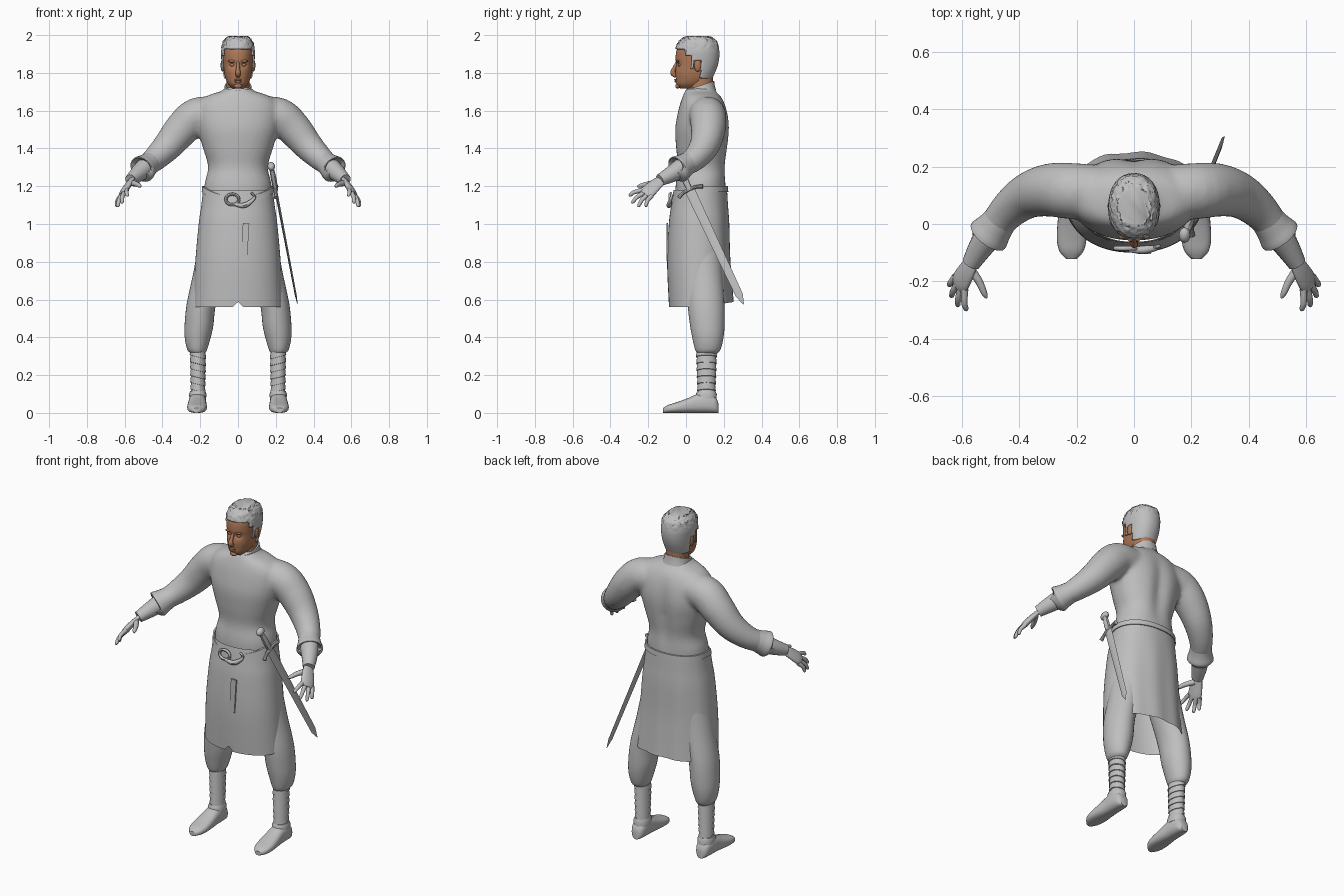
import bpy, bmesh, math, random
from mathutils import Vector, Matrix

random.seed(4)
if "Cube" in bpy.data.objects:
    bpy.data.objects.remove(bpy.data.objects["Cube"])


def material(name, rgb):
    m = bpy.data.materials.new(name)
    m.use_nodes = True
    m.diffuse_color = (*rgb, 1)
    m.node_tree.nodes["Principled BSDF"].inputs["Base Color"].default_value = (*rgb, 1)
    return m


GREY = material("plain grey", (0.52, 0.52, 0.52))
SKIN = material("warm skin", (0.43, 0.19, 0.095))


def spline(rows, k=5):
    """Catmull-Rom through rows of numbers, k steps per span."""
    out = []
    for i in range(len(rows) - 1):
        a, b, c, d = (rows[max(i - 1, 0)], rows[i], rows[i + 1], rows[min(i + 2, len(rows) - 1)])
        for j in range(k):
            t = j / k
            out.append([q + 0.5 * t * (r - p + t * (2 * p - 5 * q + 4 * r - s + t * (3 * (q - r) + s - p)))
                        for p, q, r, s in zip(a, b, c, d)])
    return out + [list(rows[-1])]


def oval(n, power=2):
    """Points of a unit superellipse."""
    for i in range(n):
        a = 2 * math.pi * i / n
        c, s = math.cos(a), math.sin(a)
        yield (math.copysign(abs(c) ** (2 / power), c), math.copysign(abs(s) ** (2 / power), s))


def skin_rings(bm, rings, caps=True):
    vs = [[bm.verts.new(p) for p in ring] for ring in rings]
    n = len(vs[0])
    for a, b in zip(vs, vs[1:]):
        for i in range(n):
            bm.faces.new((a[i], a[(i + 1) % n], b[(i + 1) % n], b[i]))
    if caps:
        bm.faces.new(vs[0])
        bm.faces.new(vs[-1])
    return vs


def stack(bm, rows, n=48, power=2.2, caps=True, cx=0):
    """Horizontal sections: z, half width, front y, back y (centre x may be a fifth value)."""
    rings = []
    for z, w, f, b, *x in rows:
        x0 = x[0] if x else cx
        rings.append([(x0 + w * u, (f + b) / 2 + (b - f) / 2 * v, z) for u, v in oval(n, power)])
    return skin_rings(bm, rings, caps)


def tube(bm, pts, s=1, side=(0, 0, 1), flat=1, n=16, k=4):
    """Round section along x, y, z, radius points; s mirrors x."""
    pts = spline(pts, k)
    rings = []
    for i, p in enumerate(pts):
        c = Vector(p[:3])
        t = (Vector(pts[min(i + 1, len(pts) - 1)][:3]) - Vector(pts[max(i - 1, 0)][:3])).normalized()
        a = Vector(side)
        a = (a - t * a.dot(t)).normalized()
        b = t.cross(a)
        ring = [c + p[3] * (a * u + b * v * flat) for u, v in oval(n)]
        rings.append([(s * q.x, q.y, q.z) for q in ring])
    skin_rings(bm, rings)


def ball(bm, loc, size):
    bmesh.ops.create_uvsphere(bm, u_segments=16, v_segments=10, radius=1,
                              matrix=Matrix.Translation(loc) @ Matrix.Diagonal((*size, 1)))


def make(name, bm, mat, angle=45):
    bmesh.ops.recalc_face_normals(bm, faces=bm.faces)
    me = bpy.data.meshes.new(name)
    bm.to_mesh(me)
    bm.free()
    me.materials.append(mat)
    ob = bpy.data.objects.new(name, me)
    bpy.context.collection.objects.link(ob)
    bpy.ops.object.select_all(action="DESELECT")
    ob.select_set(True)
    bpy.context.view_layer.objects.active = ob
    bpy.ops.object.shade_smooth_by_angle(angle=math.radians(angle))
    return ob


# Tunic: torso and sleeves fused into one smooth surface
bm = bmesh.new()
stack(bm, spline([(1.04, .17, -.055, .2), (1.2, .178, -.055, .21), (1.3, .158, -.042, .212), (1.4, .185, -.052, .225),
                  (1.5, .215, -.057, .234), (1.58, .225, -.045, .225), (1.64, .21, -.03, .205),
                  (1.68, .16, -.015, .18), (1.705, .085, -.005, .155), (1.725, .07, .01, .15)]))
for v in bm.verts:  # spine hollow
    if v.co.y > .1 and 1.2 < v.co.z < 1.66:
        v.co.y -= .02 * math.exp(-(v.co.x / .04) ** 2) * math.sin((v.co.z - 1.2) / .46 * math.pi)
for s in (1, -1):
    tube(bm, [(.12, .11, 1.58, .095), (.22, .115, 1.57, .098), (.295, .118, 1.505, .093), (.37, .098, 1.415, .08),
              (.44, .045, 1.345, .066), (.495, -.025, 1.3, .055)], s, n=24)
tunic = make("tunic", bm, GREY)
mod = tunic.modifiers.new("fuse", "REMESH")
mod.mode, mod.voxel_size, mod.use_smooth_shade = "VOXEL", .011, True
mod = tunic.modifiers.new("soften", "SMOOTH")
mod.factor, mod.iterations = .5, 8

# Collar, higher at the nape
bm = bmesh.new()
stack(bm, [(1.67, .085, -.012, .16), (1.70, .074, -.006, .152), (1.725, .07, -.002, .149), (1.725, .062, .006, .141)],
      caps=False)
for v in bm.verts:
    v.co.z += (v.co.y - .05) * .33
make("collar", bm, GREY)

# Skirt with a front notch, rising at the back; waist dips at the front
WAIST = [(1.19, .184, -.064, .217), (1.1, .194, -.078, .222)]


def dip(v):
    v.co.z -= .055 * max(0, (.08 - v.co.y) / .15) ** 2


bm = bmesh.new()
rings = stack(bm, spline(WAIST + [(1.0, .208, -.091, .228), (.8, .226, -.1, .233), (.56, .24, -.09, .25)], 6),
              n=64, caps=False)
for i, ring in enumerate(rings):
    for v in ring:
        if i == 0:
            dip(v)
        if v is ring[48] and i == len(rings) - 1:
            v.co.z += .03
        v.co.z += .03 * max(0, (v.co.y - .05) / .2) * (i / len(rings)) ** 3
        v.co.y += .004 * math.sin(v.co.x * 45) * (i / len(rings)) * (v.co.y > .15)
make("skirt", bm, GREY)

# Belt
bm = bmesh.new()
stack(bm, [(1.17, .186, -.068, .218), (1.17, .192, -.074, .224), (1.2, .189, -.07, .222), (1.2, .18, -.062, .214)],
      n=64, caps=False)
for v in bm.verts:
    dip(v)
make("belt", bm, GREY)

# Buckle: open loop with a curled hook
bm = bmesh.new()
loop = [(-.03 + .035 * u, -.085, 1.13 + .028 * v, .008) for u, v in oval(12)]
tube(bm, loop + loop[:1], side=(0, 1, 0), n=8, k=2)
tube(bm, [(-.02, -.09, 1.105, .008), (.03, -.09, 1.098, .014), (.07, -.085, 1.12, .011), (.088, -.078, 1.145, .007),
          (.07, -.08, 1.165, .006)], side=(0, 1, 0), n=8)
make("buckle", bm, GREY)

# Hanging belt end
bm = bmesh.new()
bmesh.ops.create_cube(bm, size=1, matrix=Matrix.Translation((.037, -.1, .905)) @ Matrix.Rotation(.06, 4, "Y")
                      @ Matrix.Diagonal((.034, .009, .2, 1)))
make("belt_end", bm, GREY)

# Head with sunken eyes, brow, nose, lips, ears and neck
HEAD = [(1.718, .03, -.03, .06), (1.74, .052, -.05, .1), (1.77, .066, -.054, .13), (1.8, .073, -.056, .145),
        (1.84, .077, -.053, .16), (1.88, .08, -.055, .168), (1.92, .08, -.05, .168), (1.96, .068, -.03, .155),
        (1.985, .045, 0, .12)]
bm = bmesh.new()
stack(bm, spline(HEAD, 6), n=64)
for v in bm.verts:
    if v.co.y < 0:
        v.co.y += .012 * math.exp(-((abs(v.co.x) - .03) / .017) ** 2 - ((v.co.z - 1.842) / .014) ** 2)
stack(bm, [(1.66, .066, .01, .148), (1.72, .06, .015, .142), (1.8, .06, .02, .145)])
tube(bm, [(0, -.046, 1.858, .008), (0, -.062, 1.825, .01), (0, -.07, 1.8, .014), (0, -.052, 1.784, .012)],
     side=(1, 0, 0), n=12)
ball(bm, (0, -.055, 1.764), (.022, .008, .005))
ball(bm, (0, -.053, 1.754), (.019, .008, .006))
ball(bm, (0, -.043, 1.73), (.022, .014, .013))
for s in (1, -1):
    ball(bm, (s * .03, -.043, 1.862), (.024, .01, .007))
    ball(bm, (s * .03, -.034, 1.842), (.014, .009, .008))
    ball(bm, (s * .082, .062, 1.84), (.01, .019, .033))
make("head", bm, SKIN, 60)


# Cropped hair: enlarged skull shell trimmed along the hairline
def bald(c):
    if c.y < -.005:
        return c.z < 1.925
    if c.y < .025:
        return c.z < 1.89
    if c.y < .078:
        return c.z < (1.82 if c.y < .042 else 1.865)
    return c.z < 1.772


bm = bmesh.new()
stack(bm, spline([(z + (.007 if z > 1.95 else 0), w + .009, f - .008, b + .008) for z, w, f, b in HEAD], 6), n=64)
bmesh.ops.delete(bm, geom=[f for f in bm.faces if bald(f.calc_center_median())], context="FACES")
for v in bm.verts:
    if v.co.z > 1.93:
        v.co += Vector((random.uniform(-1, 1), random.uniform(-1, 1), random.uniform(-1, 1))) * .004
hair = make("hair", bm, GREY, 60)
hair.modifiers.new("thickness", "SOLIDIFY").thickness = .008

KNUCKLES = Vector((.49, .73, -.49))
TIPS = [(.585, -.303, 1.15), (.615, -.288, 1.112), (.638, -.255, 1.092), (.645, -.215, 1.093)]
for s, side in ((1, "left"), (-1, "right")):
    # Flared cuff and inner sleeve
    bm = bmesh.new()
    tube(bm, [(.462, .018, 1.327, .058), (.485, -.012, 1.308, .064), (.508, -.042, 1.289, .073),
              (.511, -.046, 1.287, .05)], s, n=24)
    tube(bm, [(.49, -.02, 1.3, .052), (.53, -.075, 1.265, .044), (.568, -.138, 1.232, .032)], s, n=20)
    make(side + "_cuff", bm, GREY)

    # Hand
    bm = bmesh.new()
    tube(bm, [(.56, -.125, 1.238, .028), (.583, -.165, 1.205, .038), (.603, -.2, 1.172, .042),
              (.611, -.218, 1.155, .034)], s, KNUCKLES, .42)
    for i, tip in enumerate(TIPS):
        a = Vector((.605, -.205, 1.165)) + KNUCKLES * (i - 1.5) * .021
        b = Vector(tip)
        m = a.lerp(b, .55) + Vector((.004, -.004, .005))
        tube(bm, [(*a, .013), (*m, .011), (*a.lerp(b, .9), .009), (*b, .004)], s, KNUCKLES, n=10)
    tube(bm, [(.568, -.16, 1.218, .017), (.54, -.2, 1.212, .014), (.522, -.24, 1.203, .011), (.513, -.258, 1.198, .004)],
         s, n=10)
    make(side + "_hand", bm, GREY, 60)

    # Bloused trouser leg
    bm = bmesh.new()
    stack(bm, spline([(.95, .1, -.03, .19, s * .1), (.75, .09, 0, .195, s * .145), (.58, .078, .008, .203, s * .193),
                      (.46, .076, .022, .204, s * .207), (.39, .067, .035, .197, s * .214),
                      (.335, .052, .048, .183, s * .216), (.315, .038, .06, .165, s * .213)]), n=32, power=2)
    make(side + "_trouser_leg", bm, GREY)

    # Wrapped shin: overlapping slanted bands
    bm = bmesh.new()
    bands = []
    for i in range(7):
        z, g = .08 + i * .036, .0012 * i
        bands += [(z, .04 + g / 2, .06 - g, .157 + g), (z + .035, .036 + g / 2, .064 - g, .153 + g)]
    stack(bm, bands, n=24, power=2, cx=s * .212)
    for v in bm.verts:
        v.co.z += (v.co.x - s * .212) * .25 * s
    make(side + "_shin_wrap", bm, GREY, 25)

    # Shoe with a flat sole and ankle band
    bm = bmesh.new()
    rows = spline([(.172, .022, .05), (.155, .038, .085), (.11, .045, .105), (.06, .046, .1), (.01, .05, .078),
                   (-.05, .052, .056), (-.095, .042, .042), (-.122, .018, .026)], 3)
    skin_rings(bm, [[(s * (.215 + .02 * max(0, .05 - y)) + w * u, y, h / 2 * (1 + v)) for u, v in oval(24, 2.6)]
                    for y, w, h in rows])
    stack(bm, [(.07, .044, .052, .162), (.1, .046, .052, .163), (.115, .04, .06, .156)], n=24, cx=s * .213)
    make(side + "_shoe", bm, GREY)

# Sword, built point-up and then slanted behind the left hip
guard, tip = Vector((.2, .02, 1.18)), Vector((.315, .305, .575))
length = (tip - guard).length
zax = (tip - guard).normalized()
xax = (Vector((1, 0, 0)) - zax * zax.x).normalized()
yax = zax.cross(xax)
pose = Matrix.Translation(guard) @ Matrix((xax, yax, zax)).transposed().to_4x4()
blade, hilt = bmesh.new(), bmesh.new()
stack(blade, [(0, .007, -.027, .027), (length * .92, .005, -.02, .02), (length, .001, -.002, .002)], n=4, power=2)
stack(hilt, spline([(-.13, .012, -.013, .013), (-.06, .015, -.017, .017), (0, .012, -.014, .014)]), n=12)
ball(hilt, (0, 0, -.14), (.02, .028, .022))
tube(hilt, [(0, -.07, .012, .012), (0, -.04, 0, .009), (0, 0, -.004, .012), (0, .04, 0, .009), (0, .07, .012, .012)],
     side=(1, 0, 0), n=10)
for name, part in (("sword_blade", blade), ("sword_hilt", hilt)):
    part.transform(pose)
    make(name, part, GREY, 30)
